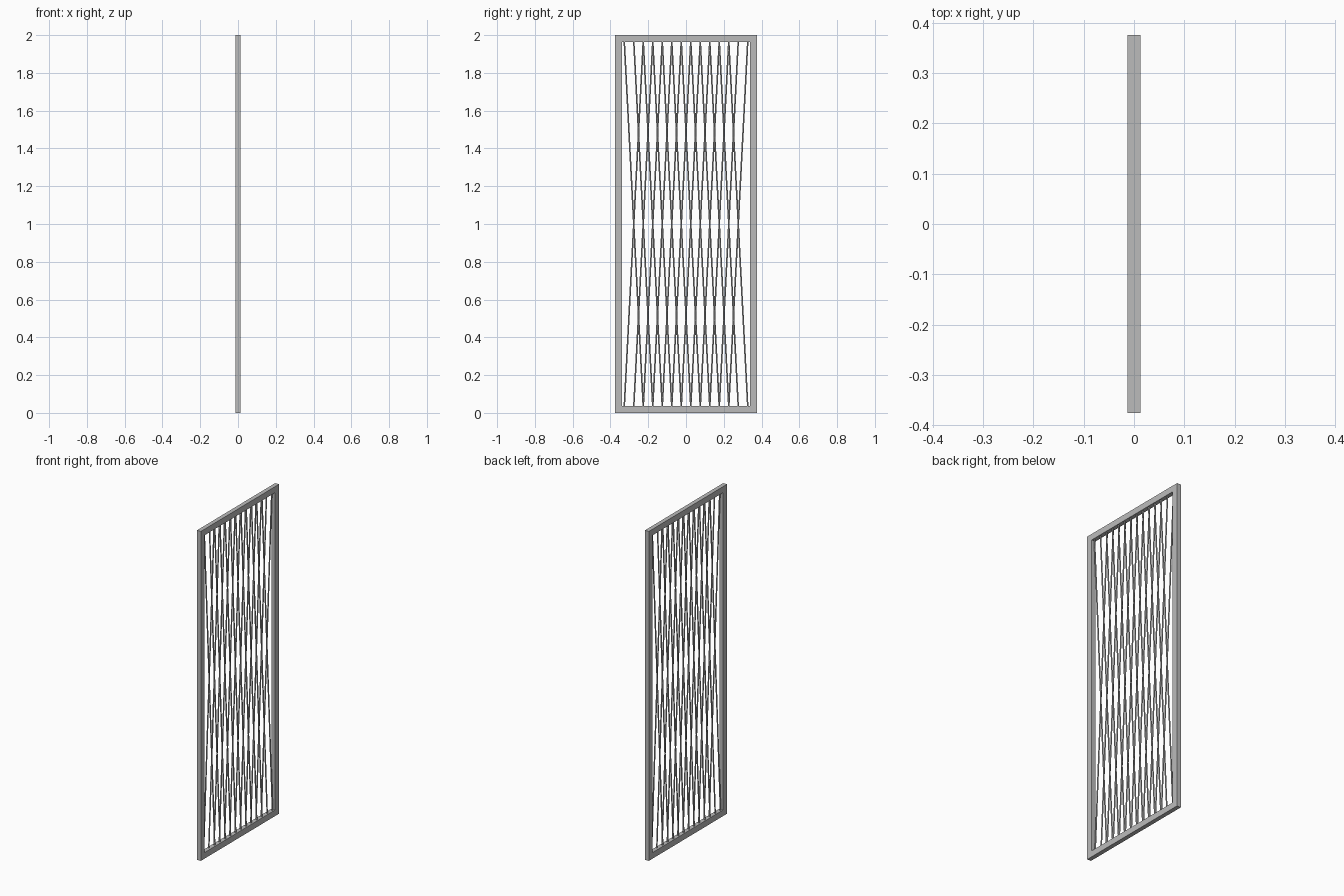
import bpy
from mathutils import Vector

cube = bpy.data.objects.get("Cube")
if cube:
    bpy.data.objects.remove(cube)

DEPTH, HALF_W, HEIGHT, BAR = 0.026, 0.375, 2.0, 0.037
WIRE_R, COUNT, PITCH = 0.004, 14, 0.0503


def material(name, value):
    mat = bpy.data.materials.new(name)
    mat.use_nodes = True
    color = (value, value, value, 1)
    mat.diffuse_color = color
    mat.node_tree.nodes["Principled BSDF"].inputs["Base Color"].default_value = color
    return mat


grey = material("grey metal", 0.5)

# Rectangular frame: a plane with an inset opening, given depth
bpy.ops.mesh.primitive_cube_add(size=1, location=(0, 0, HEIGHT / 2))
frame = bpy.context.object
frame.name = "frame"
frame.scale = (DEPTH, HALF_W * 2, HEIGHT)
bpy.ops.object.transform_apply(location=False, rotation=False, scale=True)
frame.data.materials.append(grey)

bpy.ops.mesh.primitive_cube_add(size=1, location=(0, 0, HEIGHT / 2))
cutter = bpy.context.object
cutter.name = "opening_cutter"
cutter.scale = (DEPTH * 3, (HALF_W - BAR) * 2, HEIGHT - BAR * 2)
bpy.context.view_layer.update()
cut = frame.modifiers.new("opening", "BOOLEAN")
cut.object = cutter
cut.operation = "DIFFERENCE"
cut.solver = "EXACT"
bpy.context.view_layer.objects.active = frame
bpy.ops.object.modifier_apply(modifier=cut.name)
bpy.data.objects.remove(cutter)


# Crossing wires: each layer leans two pitches to one side
def wire(name, start, end):
    axis = end - start
    bpy.ops.mesh.primitive_cylinder_add(
        vertices=8, radius=WIRE_R, depth=axis.length, location=(start + end) / 2)
    obj = bpy.context.object
    obj.name = name
    obj.rotation_euler = axis.to_track_quat("Z", "Y").to_euler()
    obj.data.materials.append(grey)
    bpy.ops.object.shade_smooth_by_angle()


low, high = BAR - 0.005, HEIGHT - BAR + 0.005
for i in range(COUNT - 2):
    y0 = (i - (COUNT - 1) / 2) * PITCH
    y1 = y0 + 2 * PITCH
    x = WIRE_R * 0.6
    wire(f"wire_leaning_back_{i + 1}", Vector((x, y1, low)), Vector((x, y0, high)))
    wire(f"wire_leaning_front_{i + 1}", Vector((-x, y0, low)), Vector((-x, y1, high)))
